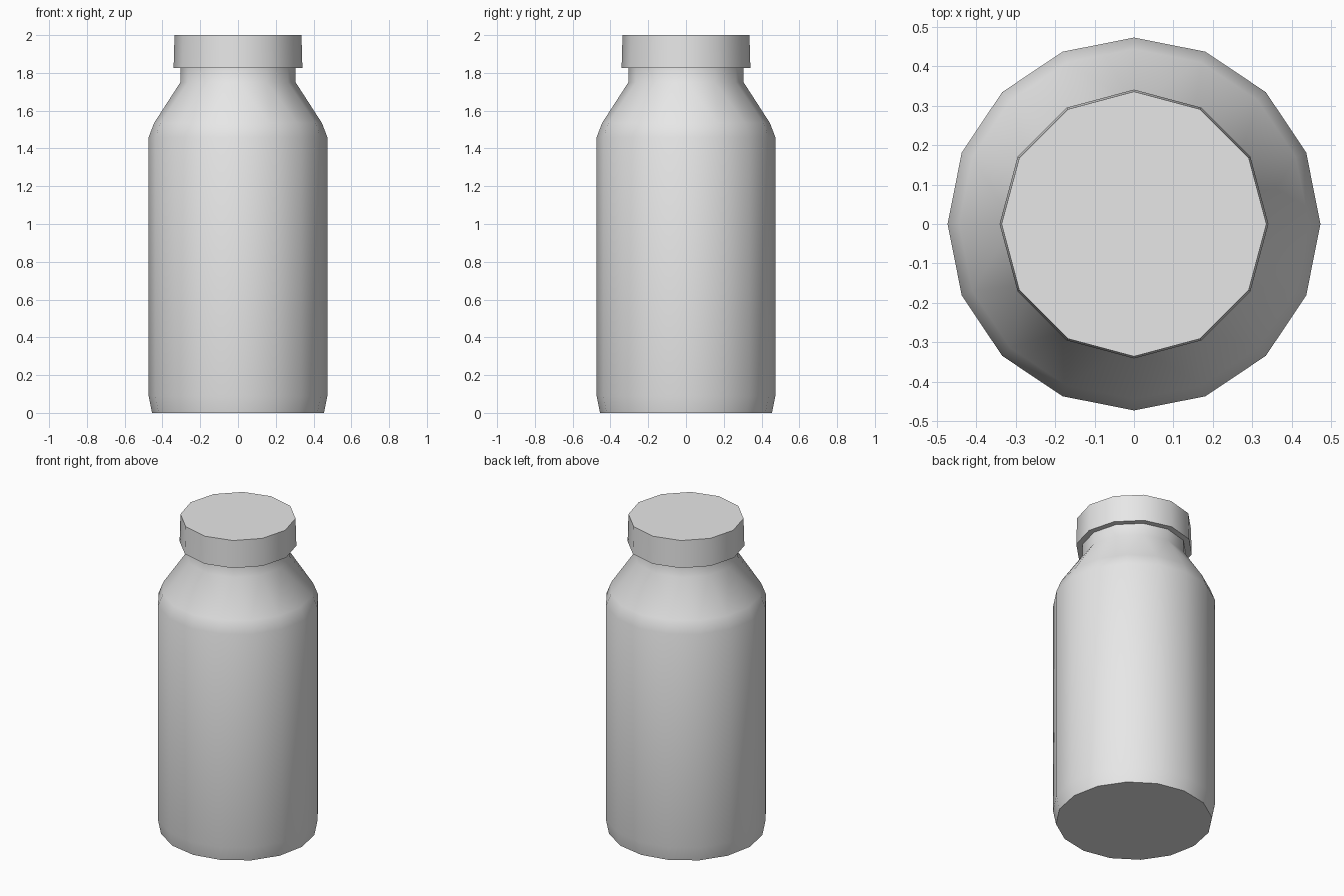
import bpy, bmesh
from math import sin, cos, tau, radians

if "Cube" in bpy.data.objects:
    bpy.data.objects.remove(bpy.data.objects["Cube"], do_unlink=True)

# One plain colour for the whole container
grey = bpy.data.materials.new("light_grey")
grey.use_nodes = True
grey.diffuse_color = (0.8, 0.8, 0.8, 1)
grey.node_tree.nodes["Principled BSDF"].inputs["Base Color"].default_value = (0.8, 0.8, 0.8, 1)


def ring(bm, sides, radius, z):
    return [bm.verts.new((radius * cos(tau * i / sides), radius * sin(tau * i / sides), z))
            for i in range(sides)]


def join(bm, low, high):
    """Skin two rings: quads for equal counts, otherwise triangles zipped by angle."""
    n, m = len(low), len(high)
    if n == m:
        for i in range(n):
            k = (i + 1) % n
            bm.faces.new((low[i], low[k], high[k], high[i]))
        return
    i = j = 0
    while i < n or j < m:
        if j == m or (i < n and (i + 0.5) / n < (j + 0.5) / m):
            bm.faces.new((low[i], low[(i + 1) % n], high[j % m]))
            i += 1
        else:
            bm.faces.new((low[i % n], high[(j + 1) % m], high[j]))
            j += 1


def turned(name, profile):
    """Closed lathe part from (sides, radius, height) rings."""
    bm = bmesh.new()
    rings = [ring(bm, *p) for p in profile]
    for low, high in zip(rings, rings[1:]):
        join(bm, low, high)
    bm.faces.new(rings[0][::-1])
    bm.faces.new(rings[-1])
    bmesh.ops.recalc_face_normals(bm, faces=bm.faces)
    mesh = bpy.data.meshes.new(name)
    bm.to_mesh(mesh)
    bm.free()
    mesh.materials.append(grey)
    obj = bpy.data.objects.new(name, mesh)
    bpy.context.collection.objects.link(obj)
    bpy.ops.object.select_all(action="DESELECT")
    obj.select_set(True)
    bpy.context.view_layer.objects.active = obj
    bpy.ops.object.shade_smooth_by_angle(angle=radians(50))
    return obj


# Body: chamfered foot, straight wall, sloped shoulder, coarser neck
turned("bottle_body", [
    (16, 0.455, 0), (16, 0.473, 0.09), (16, 0.473, 1.46),
    (16, 0.444, 1.535), (12, 0.305, 1.75), (12, 0.305, 1.84)])

# Cap: slightly tapered twelve-sided lid
turned("cap", [(12, 0.341, 1.825), (12, 0.336, 2)])
